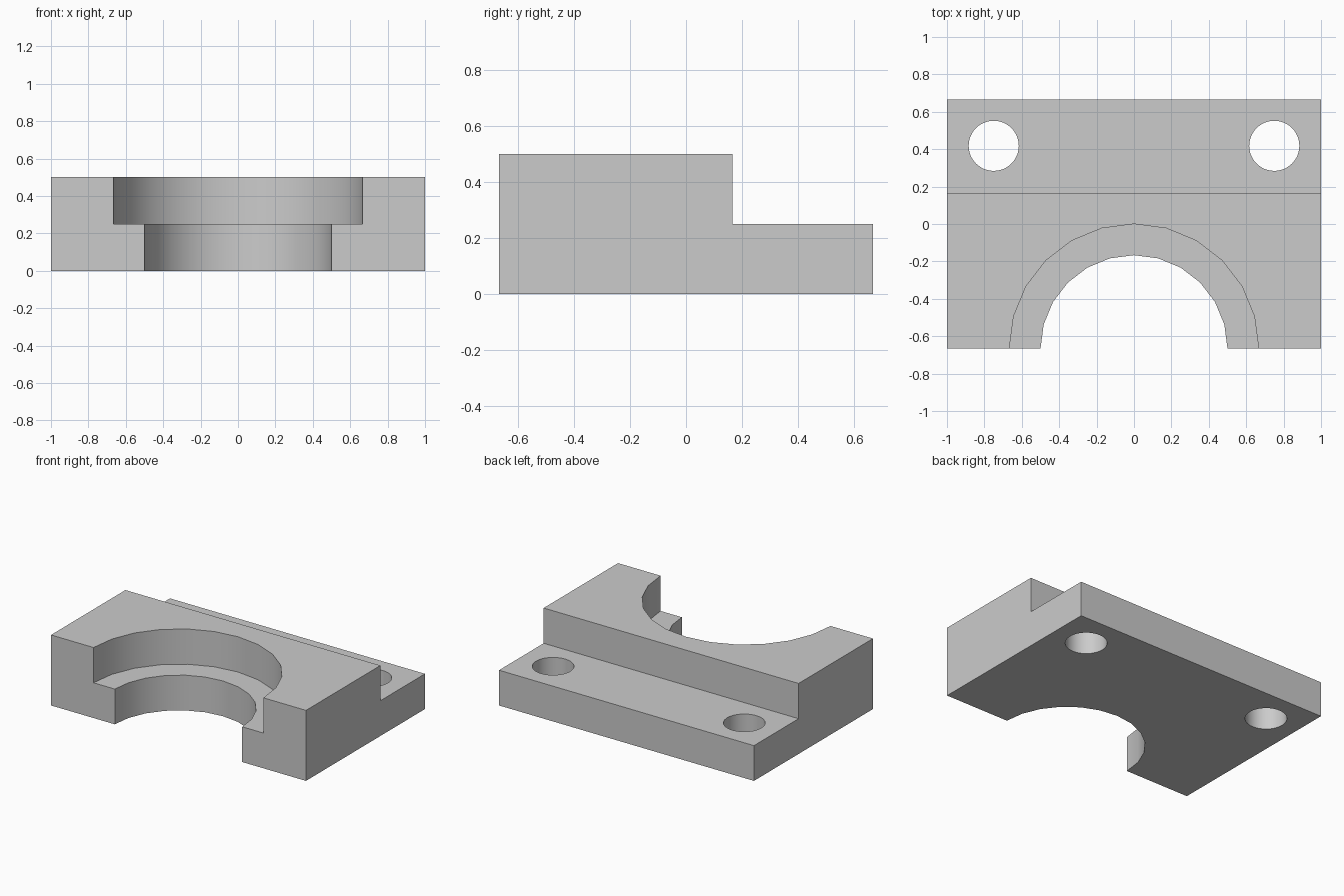
import bpy
import bmesh
from math import radians

cube = bpy.data.objects.get("Cube")
if cube:
    bpy.data.objects.remove(cube, do_unlink=True)

WIDTH, DEPTH, HEIGHT = 2.0, 4 / 3, 0.5
FRONT, BACK = -DEPTH / 2, DEPTH / 2
LEDGE_Z = HEIGHT / 2
STEP_Y = 1 / 6

# Single plain grey
grey = bpy.data.materials.new("plain_grey")
grey.use_nodes = True
color = (0.6, 0.6, 0.6, 1)
grey.diffuse_color = color
grey.node_tree.nodes["Principled BSDF"].inputs["Base Color"].default_value = color


def extruded_profile(name, profile):
    """Extrude a y-z profile across the full width."""
    bm = bmesh.new()
    face = bm.faces.new([bm.verts.new((-WIDTH / 2, y, z)) for y, z in profile])
    grown = bmesh.ops.extrude_face_region(bm, geom=[face])
    verts = [v for v in grown["geom"] if isinstance(v, bmesh.types.BMVert)]
    bmesh.ops.translate(bm, verts=verts, vec=(WIDTH, 0, 0))
    bmesh.ops.recalc_face_normals(bm, faces=bm.faces)
    mesh = bpy.data.meshes.new(name)
    bm.to_mesh(mesh)
    bm.free()
    obj = bpy.data.objects.new(name, mesh)
    bpy.context.collection.objects.link(obj)
    obj.data.materials.append(grey)
    return obj


def drill(target, x, y, radius, bottom, top, sides):
    """Cut a vertical round hole and discard the cutter."""
    bpy.ops.mesh.primitive_cylinder_add(
        vertices=sides, radius=radius, depth=top - bottom,
        location=(x, y, (top + bottom) / 2))
    cutter = bpy.context.object
    cutter.name = "hole_cutter"
    cutter.hide_render = True
    cutter.data.materials.append(grey)
    cut = target.modifiers.new("hole", 'BOOLEAN')
    cut.operation = 'DIFFERENCE'
    cut.solver = 'EXACT'
    cut.object = cutter
    bpy.context.view_layer.objects.active = target
    bpy.ops.object.modifier_apply(modifier=cut.name)
    bpy.data.objects.remove(cutter, do_unlink=True)


# Stepped block with a low ledge at the back
block = extruded_profile("bearing_block", [
    (FRONT, 0), (BACK, 0), (BACK, LEDGE_Z),
    (STEP_Y, LEDGE_Z), (STEP_Y, HEIGHT), (FRONT, HEIGHT)])

# Half-round bore and its wider counterbore in the front
drill(block, 0, FRONT, 0.5, -0.2, LEDGE_Z + 0.1, 24)
drill(block, 0, FRONT, 2 / 3, LEDGE_Z, HEIGHT + 0.2, 24)

# Mounting holes through the ledge
for side in (-1, 1):
    drill(block, side * 0.75, 0.418, 0.134, -0.2, HEIGHT, 48)

# Smooth bores with crisp edges
bpy.ops.object.select_all(action='DESELECT')
block.select_set(True)
bpy.context.view_layer.objects.active = block
bpy.ops.object.shade_smooth_by_angle(angle=radians(30))
